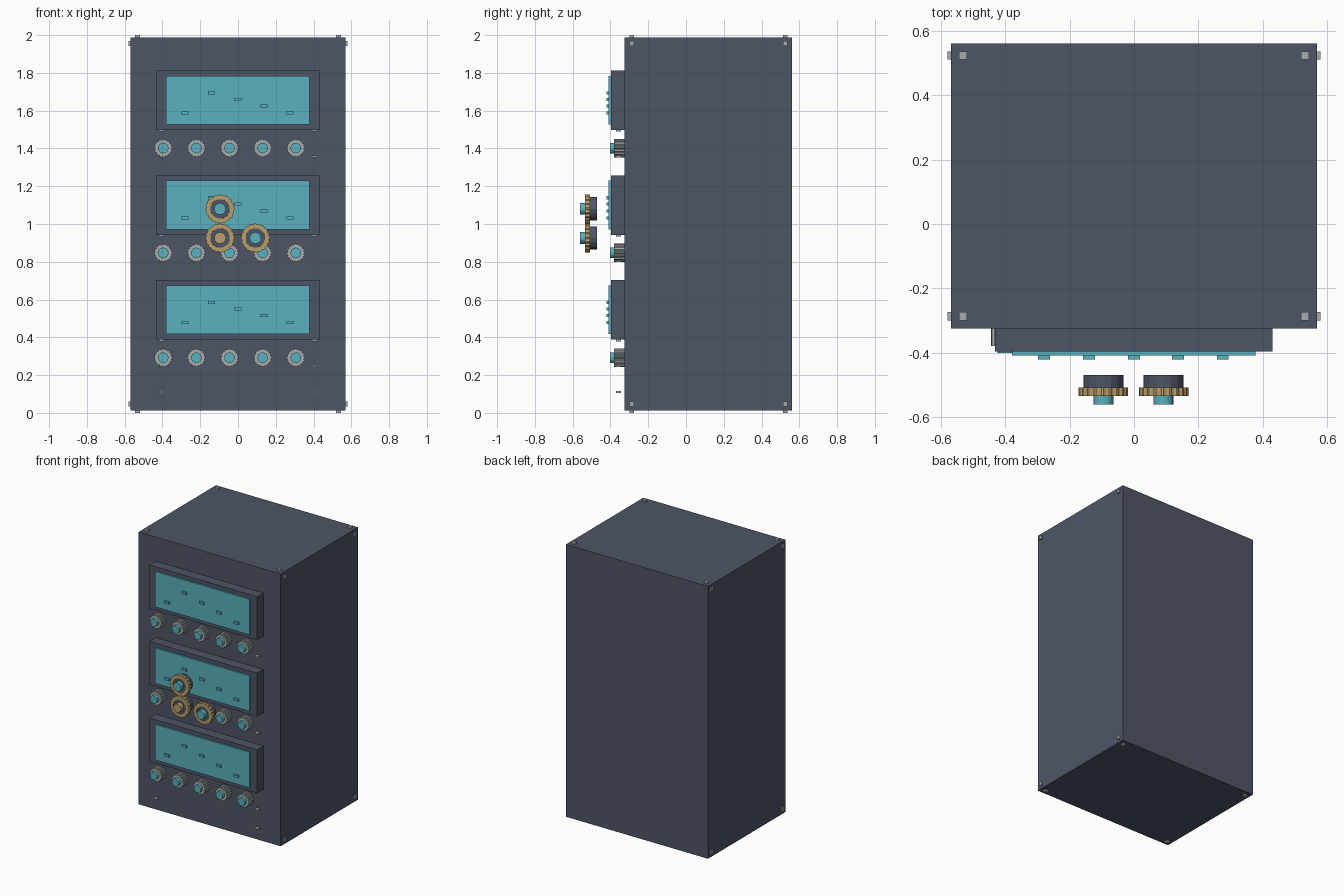
import bpy, math

if "Cube" in bpy.data.objects:
    bpy.data.objects.remove(bpy.data.objects["Cube"])


def material(name, rgb):
    m = bpy.data.materials.new(name)
    m.use_nodes = True
    m.diffuse_color = (*rgb, 1)
    m.node_tree.nodes["Principled BSDF"].inputs["Base Color"].default_value = (*rgb, 1)
    return m


SLATE = material("slate casing", (0.076, 0.091, 0.133))
TEAL = material("teal glass", (0.102, 0.44, 0.51))
STEEL = material("pale steel", (0.38, 0.41, 0.41))
BRASS = material("brass", (0.48, 0.34, 0.138))


def mesh_object(name, verts, faces, mat):
    me = bpy.data.meshes.new(name)
    me.from_pydata(verts, [], faces)
    me.materials.append(mat)
    ob = bpy.data.objects.new(name, me)
    bpy.context.collection.objects.link(ob)
    return ob


def box(name, lo, hi, mat):
    bpy.ops.mesh.primitive_cube_add(size=1, location=[(a + b) / 2 for a, b in zip(lo, hi)])
    ob = bpy.context.object
    ob.name = name
    ob.scale = [b - a for a, b in zip(lo, hi)]
    ob.data.materials.append(mat)
    return ob


def block(name, centre, size, mat):
    return box(name, [c - s / 2 for c, s in zip(centre, size)],
               [c + s / 2 for c, s in zip(centre, size)], mat)


def disc(name, x, z, radius, front, back, mat, sides=16):
    """Cylinder whose axis runs front to back."""
    bpy.ops.mesh.primitive_cylinder_add(vertices=sides, radius=radius, depth=back - front,
                                        location=(x, (front + back) / 2, z),
                                        rotation=(math.pi / 2, 0, 0))
    ob = bpy.context.object
    ob.name = name
    ob.data.materials.append(mat)
    return ob


def toothed_ring(name, x, z, outer, root, inner, front, back, teeth, mat):
    """Ring with square teeth round its rim, axis front to back."""
    n = teeth * 4
    rows = []
    for y, is_rim in ((front, True), (back, True), (back, False), (front, False)):
        for i in range(n):
            a = math.tau * i / n
            r = (outer if i % 4 < 2 else root) if is_rim else inner
            rows.append((x + r * math.cos(a), y, z + r * math.sin(a)))
    faces = []
    for k in range(4):
        p, q = k * n, (k + 1) % 4 * n
        for i in range(n):
            j = (i + 1) % n
            faces.append((p + i, p + j, q + j, q + i))
    return mesh_object(name, rows, faces, mat)


# Cabinet
FRONT = -0.325
box("cabinet", (-0.57, FRONT, 0.012), (0.57, 0.562, 1.988), SLATE)

# Corner bolts on top, bottom and both sides
for y in (-0.287, 0.525):
    for s in (-1, 1):
        for z in (0.006, 1.994):
            block("cap_bolt", (s * 0.532, y, z), (0.025, 0.025, 0.012), STEEL)
        for z in (0.047, 1.955):
            block("side_bolt", (s * 0.574, y, z), (0.012, 0.025, 0.025), STEEL)

# Three instrument modules
chips = [(-0.28, 1.588), (-0.14, 1.694), (0, 1.66), (0.137, 1.625), (0.276, 1.588)]
for level in range(3):
    dz = -0.555 * level
    box("bezel", (-0.433, -0.397, 1.498 + dz), (0.431, FRONT, 1.813 + dz), SLATE)
    box("screen", (-0.38, -0.409, 1.527 + dz), (0.378, -0.397, 1.784 + dz), TEAL)
    for x, z in chips:
        block("screen_marker", (x, -0.412, z + dz), (0.037, 0.02, 0.016), TEAL)
    for i in range(5):
        x, z = -0.396 + 0.1755 * i, 1.402 + dz
        toothed_ring("knob_collar", x, z, 0.049, 0.044, 0.027, -0.38, FRONT, 16, STEEL)
        disc("knob_core", x, z, 0.028, -0.402, FRONT, TEAL)
    # Small clips under each bezel and knob row
    for s in (-1, 1):
        for z in (1.494, 1.358):
            block("clip", (s * 0.406, -0.358, z + dz), (0.026, 0.026, 0.01), STEEL)
for s in (-1, 1):
    block("lower_clip", (s * 0.406, -0.358, 0.111), (0.026, 0.026, 0.01), STEEL)

# Three dials standing in front of the cabinet
for x, z, core in ((-0.095, 1.08, TEAL), (-0.095, 0.926, BRASS), (0.092, 0.926, TEAL)):
    disc("dial_body", x, z, 0.062, -0.512, -0.47, SLATE)
    toothed_ring("dial_rim", x, z, 0.077, 0.073, 0.051, -0.535, -0.509, 20, BRASS)
    disc("dial_face", x, z, 0.051, -0.531, -0.509, SLATE, 24)
    disc("dial_core", x, z, 0.031, -0.561, -0.52, core)
